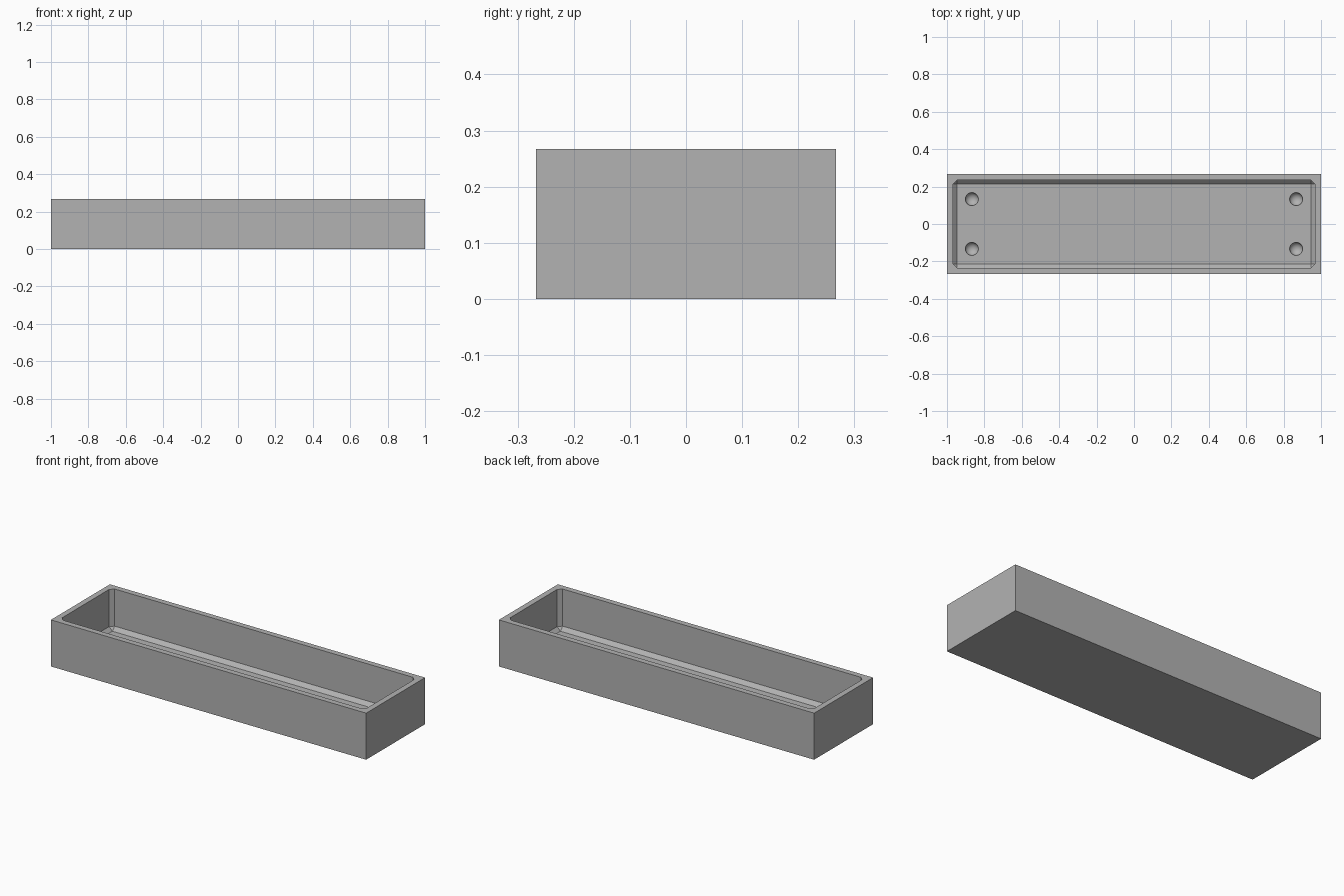
import bpy
import bmesh
from mathutils import Matrix

LENGTH, WIDTH, HEIGHT = 2.0, 0.534, 0.267
WALL, FLOOR, CHAMFER = 0.033, 0.033, 0.021
DIMPLE_X, DIMPLE_Y, DIMPLE_R, DIMPLE_DEPTH = 0.867, 0.133, 0.035, 0.03

default = bpy.data.objects.get("Cube")
if default:
    bpy.data.objects.remove(default, do_unlink=True)

grey = bpy.data.materials.new("plain grey")
grey.use_nodes = True
colour = (0.45, 0.45, 0.45, 1.0)
grey.diffuse_color = colour
grey.node_tree.nodes["Principled BSDF"].inputs["Base Color"].default_value = colour


def add_object(name, bm):
    mesh = bpy.data.meshes.new(name)
    bm.to_mesh(mesh)
    bm.free()
    mesh.materials.append(grey)
    obj = bpy.data.objects.new(name, mesh)
    bpy.context.collection.objects.link(obj)
    return obj


def box(x, y, bottom, top):
    bm = bmesh.new()
    place = Matrix.Translation((0, 0, (bottom + top) / 2)) @ Matrix.Diagonal((x, y, top - bottom, 1))
    bmesh.ops.create_cube(bm, size=1, matrix=place)
    return bm


def carve(target, cutter):
    cutter.hide_render = True
    mod = target.modifiers.new(cutter.name, "BOOLEAN")
    mod.operation, mod.solver, mod.object = "DIFFERENCE", "EXACT", cutter
    bpy.context.view_layer.objects.active = target
    bpy.ops.object.modifier_apply(modifier=mod.name)
    bpy.data.objects.remove(cutter, do_unlink=True)


# Outer block of the tray
tray = add_object("tray", box(LENGTH, WIDTH, 0, HEIGHT))

# Cavity with chamfered upright corners and floor edges
bm = box(LENGTH - 2 * WALL, WIDTH - 2 * WALL, FLOOR, HEIGHT + 0.1)
edges = [e for e in bm.edges if any(v.co.z < HEIGHT for v in e.verts)]
bmesh.ops.bevel(bm, geom=edges, offset=CHAMFER, offset_type="OFFSET",
                segments=1, profile=0.5, affect="EDGES")
carve(tray, add_object("cavity_cutter", bm))

# Round dimples near the floor corners
for sx in (-1, 1):
    for sy in (-1, 1):
        bm = bmesh.new()
        place = (Matrix.Translation((sx * DIMPLE_X, sy * DIMPLE_Y, FLOOR))
                 @ Matrix.Diagonal((1, 1, DIMPLE_DEPTH / DIMPLE_R, 1)))
        bmesh.ops.create_uvsphere(bm, u_segments=32, v_segments=18,
                                  radius=DIMPLE_R, matrix=place)
        carve(tray, add_object("dimple_cutter", bm))

# Smooth dimples, crisp edges elsewhere
bpy.ops.object.select_all(action="DESELECT")
tray.select_set(True)
bpy.context.view_layer.objects.active = tray
bpy.ops.object.shade_smooth_by_angle(angle=0.52)
